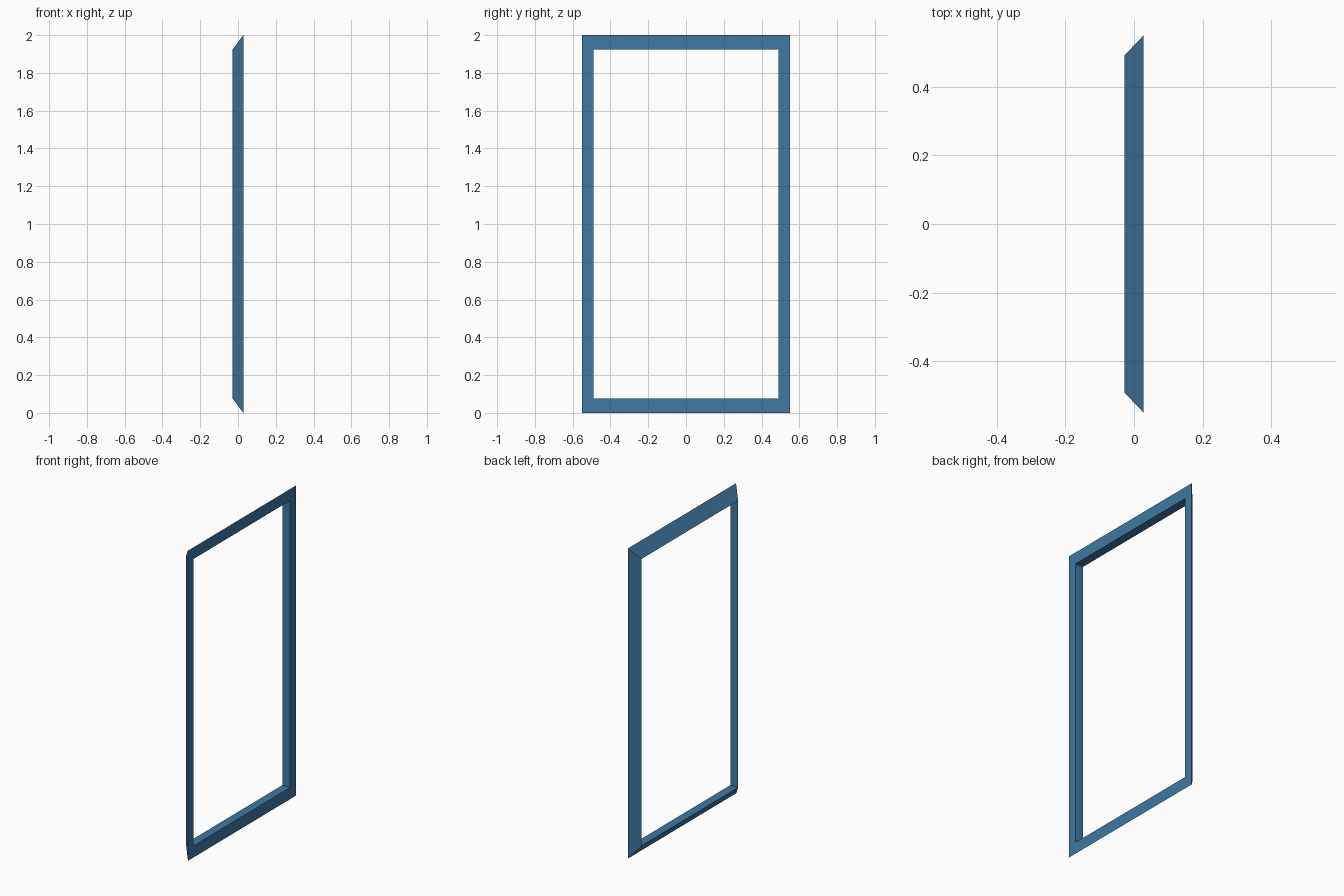
import bpy, bmesh

if "Cube" in bpy.data.objects:
    bpy.data.objects.remove(bpy.data.objects["Cube"])

# Triangular moulding profile: (x, half width, half height) of each mitred loop
PROFILE = [
    (0.028, 0.55, 1.0),       # wide outer edge
    (0.028, 0.491, 0.925),    # opening edge on the flat face
    (-0.028, 0.491, 0.925),   # opening edge at the back of the slope
]
CORNERS = [(-1, -1), (1, -1), (1, 1), (-1, 1)]

bm = bmesh.new()
loops = [[bm.verts.new((x, sy * w, 1 + sz * h)) for sy, sz in CORNERS]
         for x, w, h in PROFILE]

# Join neighbouring loops into a closed mitred ring
for a, b in zip(loops, loops[1:] + loops[:1]):
    for i in range(4):
        j = (i + 1) % 4
        bm.faces.new((a[i], a[j], b[j], b[i]))
bmesh.ops.recalc_face_normals(bm, faces=bm.faces)

mesh = bpy.data.meshes.new("frame")
bm.to_mesh(mesh)
bm.free()
frame = bpy.data.objects.new("frame", mesh)
bpy.context.collection.objects.link(frame)

# Blue paint
paint = bpy.data.materials.new("blue_paint")
paint.diffuse_color = (0.05, 0.19, 0.37, 1)
paint.use_nodes = True
paint.node_tree.nodes["Principled BSDF"].inputs["Base Color"].default_value = paint.diffuse_color
mesh.materials.append(paint)
